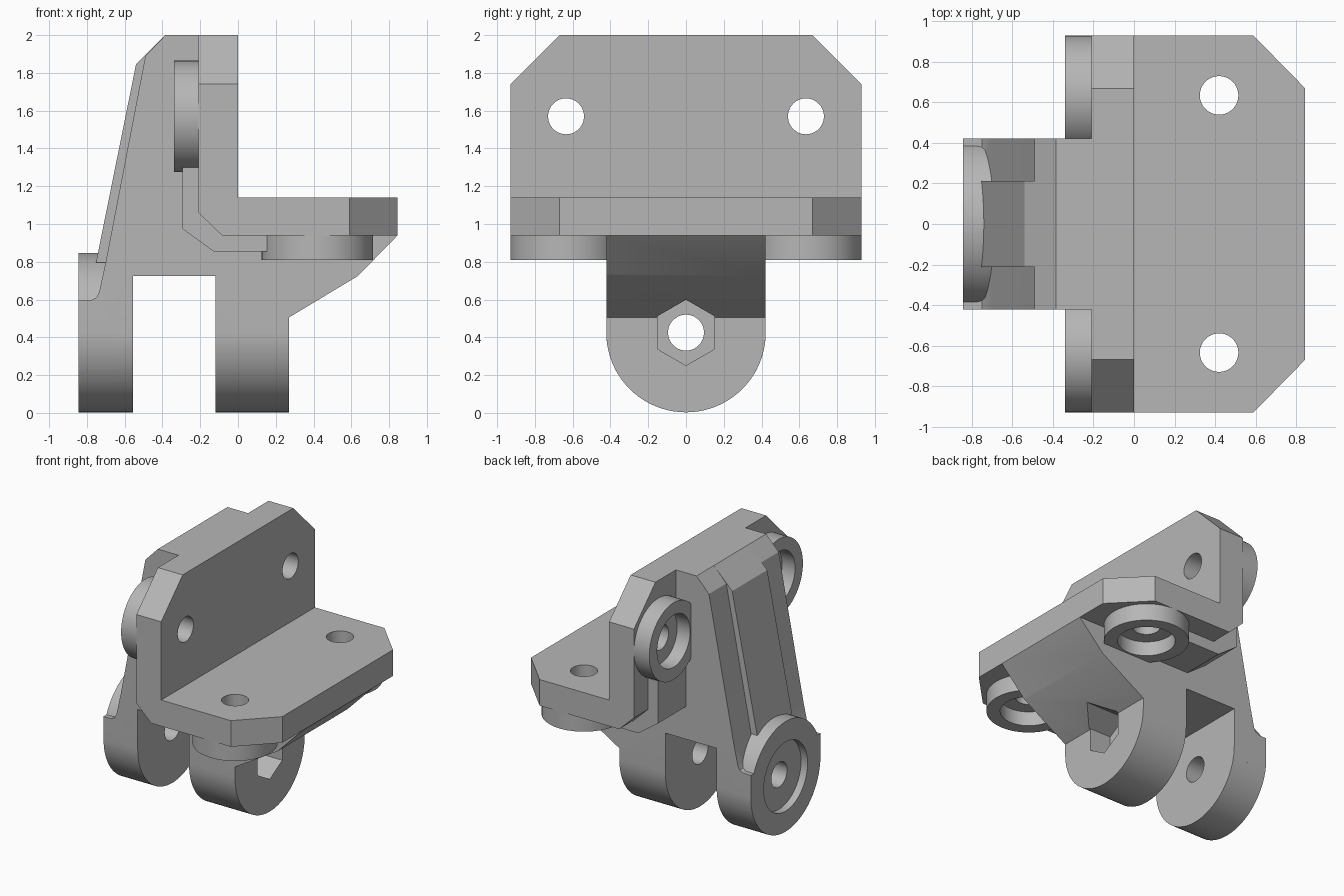
import bpy, bmesh, math
from mathutils import Vector

old = bpy.data.objects.get("Cube")
if old:
    bpy.data.objects.remove(old, do_unlink=True)

grey = bpy.data.materials.new("plain grey")
grey.use_nodes = True
colour = (0.47, 0.47, 0.47, 1)
grey.diffuse_color = colour
grey.node_tree.nodes["Principled BSDF"].inputs["Base Color"].default_value = colour


def prism(name, outline, axis, lo, hi):
    """Extrude a 2D outline along an axis; outline is in the other two axes, in order."""
    def place(p, t):
        c = list(p)
        c.insert("xyz".index(axis), t)
        return Vector(c)
    bm = bmesh.new()
    face = bm.faces.new([bm.verts.new(place(p, lo)) for p in outline])
    ext = bmesh.ops.extrude_face_region(bm, geom=[face])
    moved = [v for v in ext["geom"] if isinstance(v, bmesh.types.BMVert)]
    bmesh.ops.translate(bm, verts=moved, vec=place((0, 0), hi - lo))
    bmesh.ops.recalc_face_normals(bm, faces=bm.faces)
    mesh = bpy.data.meshes.new(name)
    bm.to_mesh(mesh)
    bm.free()
    mesh.materials.append(grey)
    obj = bpy.data.objects.new(name, mesh)
    bpy.context.collection.objects.link(obj)
    return obj


def ring(a, b, radius, sides=64):
    """Regular outline with one corner pointing straight up."""
    steps = [math.pi / 2 + math.tau * i / sides for i in range(sides)]
    return [(a + radius * math.cos(t), b + radius * math.sin(t)) for t in steps]


def combine(target, tool, operation):
    """Apply a boolean and discard the tool."""
    mod = target.modifiers.new("join", "BOOLEAN")
    mod.operation = operation
    mod.solver = "EXACT"
    mod.object = tool
    bpy.context.view_layer.objects.active = target
    bpy.ops.object.modifier_apply(modifier=mod.name)
    bpy.data.objects.remove(tool, do_unlink=True)


HALF = 0.93      # half width of the angle plate
BODY = 0.422     # half width of the clevis body
HOLE_Y = 0.635   # sideways position of the bolt holes
PIVOT = 0.425    # height of the pivot axis

# Angle plate: upright and flat leaf with clipped corners
bracket = prism("bracket", [(-HALF, 0.94), (HALF, 0.94), (HALF, 1.74), (0.67, 2),
                            (-0.67, 2), (-HALF, 1.74)], "x", -0.21, 0)
leaf = prism("flat_leaf", [(-0.21, -HALF), (0.59, -HALF), (0.845, -0.67), (0.845, 0.67),
                           (0.59, HALF), (-0.21, HALF)], "z", 0.94, 1.14)
combine(bracket, leaf, "UNION")
corner = prism("corner_cut", [(-0.21, 1.06), (-0.085, 0.94), (-0.1, 0.8), (-0.4, 0.8),
                              (-0.4, 1.06)], "y", -1, 1)
combine(bracket, corner, "DIFFERENCE")

# Clevis body with two legs, rounded around the pivot
body = prism("body", [(-0.845, 0), (-0.555, 0), (-0.555, 0.725), (-0.12, 0.725), (-0.12, 0),
                      (0.27, 0), (0.27, 0.505), (0.635, 0.725), (0.845, 0.94), (0.8, 1.0),
                      (-0.05, 1.0), (-0.05, 2), (-0.385, 2), (-0.49, 1.89), (-0.7, 0.8),
                      (-0.735, 0.64), (-0.75, 0.61), (-0.78, 0.595), (-0.845, 0.595)],
             "y", -BODY, BODY)
arc = [(BODY * math.cos(t), PIVOT + BODY * math.sin(t))
       for t in (math.pi * (1 + i / 40) for i in range(41))]
rounding = prism("rounding", arc + [(BODY, 2.2), (-BODY, 2.2)], "x", -1, 1)
combine(body, rounding, "INTERSECT")

# Raised middle rib on the sloping back
rib = prism("back_rib", [(-0.385, 2), (-0.54, 1.845), (-0.752, 0.795), (-0.6, 0.795),
                         (-0.3, 1.9)], "y", -0.212, 0.212)
combine(body, rib, "UNION")
combine(body, prism("pivot_boss", ring(0, PIVOT, BODY), "x", -0.845, -0.68), "UNION")
leg_gap = prism("leg_gap", [(-0.555, -1), (-0.12, -1), (-0.12, 0.725), (-0.555, 0.725)],
                "y", -1, 1)
combine(body, leg_gap, "DIFFERENCE")

# Stiffening pad wrapped around the outer corner
pad = prism("corner_pad", [(-0.1, 1.3), (-0.295, 1.3), (-0.295, 0.975), (-0.13, 0.855),
                           (0.155, 0.855), (0.155, 1.0), (-0.1, 1.0)], "y", -0.76, 0.76)
combine(bracket, pad, "UNION")
combine(bracket, body, "UNION")

# Washers around the four bolt holes
for side in (-1, 1):
    y = side * HOLE_Y
    combine(bracket, prism("back_washer", ring(y, 1.57, 0.295), "x", -0.34, -0.15), "UNION")
    combine(bracket, prism("under_washer", ring(0.42, y, 0.295), "z", 0.81, 1.0), "UNION")

# Bolt holes and their counterbores
for side in (-1, 1):
    y = side * HOLE_Y
    for radius, start, end in ((0.2, -0.5, -0.23), (0.095, -0.5, 0.2)):
        combine(bracket, prism("bore", ring(y, 1.57, radius), "x", start, end), "DIFFERENCE")
    for radius, start, end in ((0.2, 0.7, 0.92), (0.095, 0.7, 1.3)):
        combine(bracket, prism("bore", ring(0.42, y, radius), "z", start, end), "DIFFERENCE")

# Pivot hole, bearing recess and hexagonal nut pocket
for outline, start, end in ((ring(0, PIVOT, 0.095), -1, 1),
                            (ring(0, PIVOT, 0.265), -1, -0.79),
                            (ring(0, PIVOT, 0.174, 6), 0.09, 0.5)):
    combine(bracket, prism("pivot_cut", outline, "x", start, end), "DIFFERENCE")

bpy.ops.object.select_all(action="DESELECT")
bracket.select_set(True)
bpy.context.view_layer.objects.active = bracket
bpy.ops.object.shade_smooth_by_angle(angle=math.radians(25))
